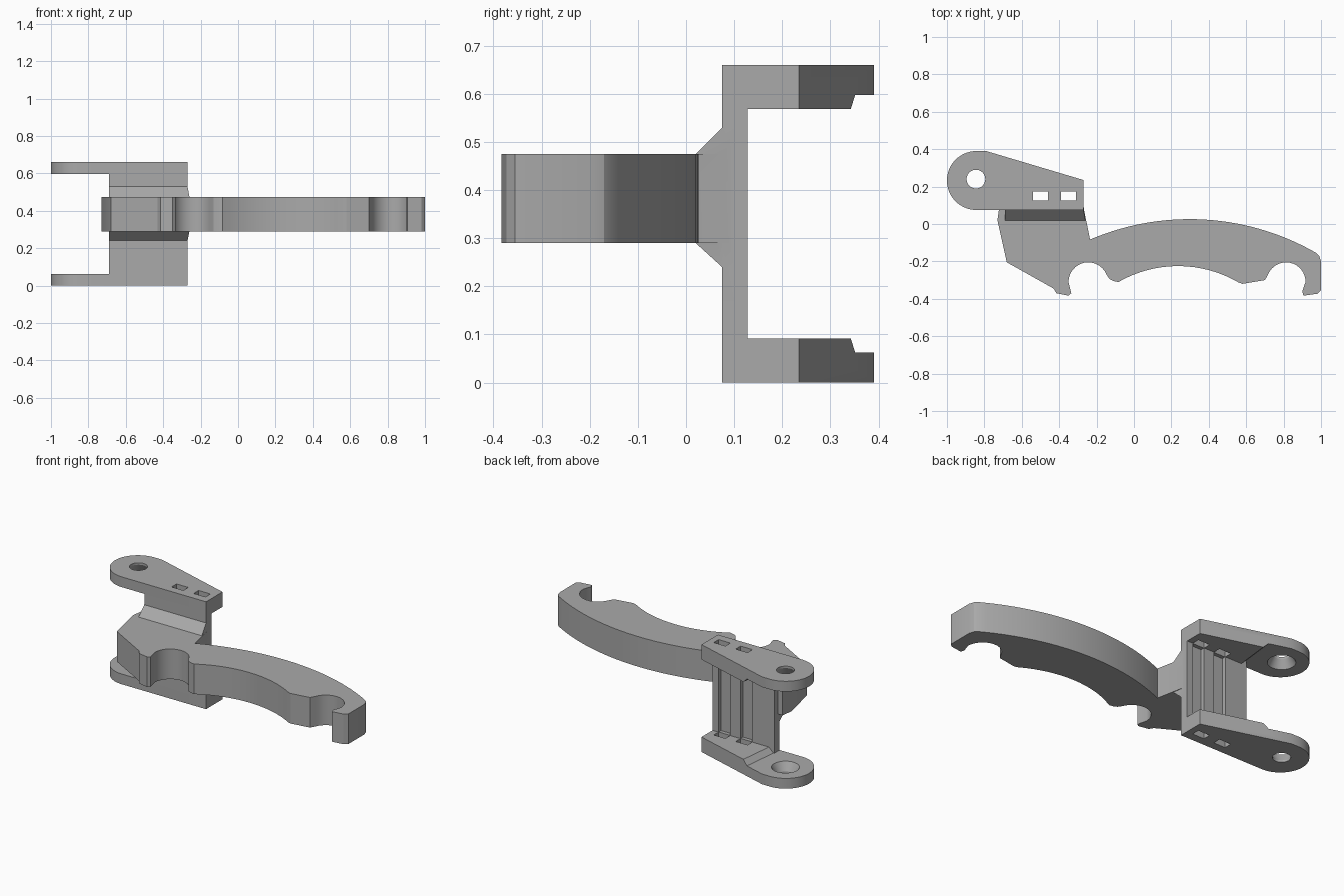
import bpy, bmesh, math
from mathutils import Vector

if "Cube" in bpy.data.objects:
    bpy.data.objects.remove(bpy.data.objects["Cube"])

GREY = (0.4, 0.4, 0.4, 1)
mat = bpy.data.materials.new("plain grey")
mat.use_nodes = True
mat.diffuse_color = GREY
mat.node_tree.nodes["Principled BSDF"].inputs["Base Color"].default_value = GREY

HEIGHT = 0.66      # full height of the bracket
WALL_Y = (0.075, 0.128)
SLOTS = ((-0.54, -0.46), (-0.39, -0.31))
PIVOT = (-0.845, 0.24)


def loft(name, sections):
    """Closed solid through outlines with equal point counts."""
    bm = bmesh.new()
    rings = [[bm.verts.new(p) for p in ring] for ring in sections]
    for a, b in zip(rings, rings[1:]):
        for i in range(len(a)):
            j = (i + 1) % len(a)
            bm.faces.new((a[i], a[j], b[j], b[i]))
    bm.faces.new(rings[0])
    bm.faces.new(rings[-1])
    bmesh.ops.recalc_face_normals(bm, faces=bm.faces)
    mesh = bpy.data.meshes.new(name)
    bm.to_mesh(mesh)
    bm.free()
    obj = bpy.data.objects.new(name, mesh)
    mesh.materials.append(mat)
    bpy.context.collection.objects.link(obj)
    return obj


def prism(name, outline, z0, z1):
    return loft(name, [[(x, y, z) for x, y in outline] for z in (z0, z1)])


def arc(start, mid, end, steps=16):
    """Points on the circle through three points."""
    a, b, c = (Vector(p) for p in (start, mid, end))
    d = 2 * (a.x * (b.y - c.y) + b.x * (c.y - a.y) + c.x * (a.y - b.y))
    sq = [p.length_squared for p in (a, b, c)]
    centre = Vector(((sq[0] * (b.y - c.y) + sq[1] * (c.y - a.y) + sq[2] * (a.y - b.y)) / d,
                     (sq[0] * (c.x - b.x) + sq[1] * (a.x - c.x) + sq[2] * (b.x - a.x)) / d))
    angle = [math.atan2(p.y - centre.y, p.x - centre.x) for p in (a, b, c)]
    turn, part = (angle[2] - angle[0]) % math.tau, (angle[1] - angle[0]) % math.tau
    if part > turn:
        turn -= math.tau
    r = (a - centre).length
    return [(centre.x + r * math.cos(angle[0] + turn * i / steps),
             centre.y + r * math.sin(angle[0] + turn * i / steps)) for i in range(steps + 1)]


def circle(r, z, n=40):
    return [(PIVOT[0] + r * math.cos(math.tau * i / n),
             PIVOT[1] + r * math.sin(math.tau * i / n), z) for i in range(n)]


def combine(target, other, operation):
    """Apply a boolean and drop the helper."""
    mod = target.modifiers.new("join", "BOOLEAN")
    mod.operation, mod.solver, mod.object = operation, "EXACT", other
    bpy.context.view_layer.objects.active = target
    bpy.ops.object.modifier_apply(modifier=mod.name)
    bpy.data.objects.remove(other)


# Curved arm with two round cradles and a neck
arm_outline = [(-0.72, 0.09), (-0.73, 0.02), (-0.68, -0.205), (-0.43, -0.345),
               (-0.415, -0.37), (-0.35, -0.383), (-0.335, -0.37)]
arm_outline += arc((-0.35, -0.31), (-0.25, -0.205), (-0.147, -0.27))
arm_outline += [(-0.13, -0.295), (-0.11, -0.305)]
arm_outline += arc((-0.083, -0.31), (0.243, -0.225), (0.56, -0.313))
arm_outline += [(0.58, -0.32), (0.7, -0.3)]
arm_outline += arc((0.717, -0.27), (0.815, -0.205), (0.917, -0.31))
arm_outline += [(0.9, -0.36), (0.906, -0.383), (0.98, -0.373), (1, -0.355), (1, -0.2), (0.99, -0.17)]
arm_outline += arc((0.975, -0.155), (0.3, 0.026), (-0.235, -0.083), 30)
arm_outline += [(-0.27, 0.09)]
body = prism("hooked_arm_bracket", arm_outline, 0.29, 0.475)

# Flared web between arm and wall
flare = [(0.02, 0.29), (0.02, 0.475), (0.075, 0.53), (0.1, 0.53), (0.1, 0.24), (0.075, 0.24)]
web = loft("flared_web", [[(-0.69, y, z) for y, z in flare],
                          [(-0.26 if y < 0.05 else -0.27, y, z) for y, z in flare]])

# Upright wall with two vertical grooves in its back
front, back = WALL_Y
wall_outline = [(-0.27, front), (-0.69, front), (-0.69, back)]
for a, b in SLOTS:
    wall_outline += [(a, back), (a, back - 0.025), (b, back - 0.025), (b, back)]
wall_outline += [(-0.27, back)]
wall = prism("grooved_wall", wall_outline, 0, HEIGHT)
combine(body, wall, "UNION")
combine(body, web, "UNION")

# Pivot plates, bottom and top, each with a thicker inner pad
plate_outline = [(-0.27, front), (-0.27, 0.235), (-0.79, 0.39)]
plate_outline += arc((-0.845, 0.39), (-1, 0.235), (-0.845, front), 28)


def rear_edge(x):
    return 0.235 + (x + 0.27) * (0.39 - 0.235) / (0.27 - 0.79)


def pad_ring(x_back, x_front, z):
    return [(-0.27, front, z), (-0.27, 0.235, z), (x_back, rear_edge(x_back), z), (x_front, front, z)]


for side, flip in (("lower", False), ("upper", True)):
    def level(z):
        return HEIGHT - z if flip else z
    plate = prism(side + "_pivot_plate", plate_outline, level(0), level(0.063))
    pad = loft(side + "_pad", [pad_ring(-0.66, -0.69, level(0.03)),
                               pad_ring(-0.66, -0.69, level(0.063)),
                               pad_ring(-0.63, -0.66, level(0.092))])
    combine(plate, pad, "UNION")
    # Pivot hole widening toward the inside
    hole = loft("pivot_hole", [circle(0.05, level(-0.02)), circle(0.05, level(0.012)),
                               circle(0.078, level(0.063)), circle(0.078, level(0.1))])
    combine(plate, hole, "DIFFERENCE")
    for a, b in SLOTS:
        slot = prism("strap_slot", [(a, 0.126), (b, 0.126), (b, 0.174), (a, 0.174)],
                     level(-0.02), level(0.12))
        combine(plate, slot, "DIFFERENCE")
    combine(body, plate, "UNION")

# Smooth curved faces, keep hard edges
bpy.ops.object.select_all(action="DESELECT")
body.select_set(True)
bpy.context.view_layer.objects.active = body
bpy.ops.object.shade_smooth_by_angle(angle=math.radians(25))
